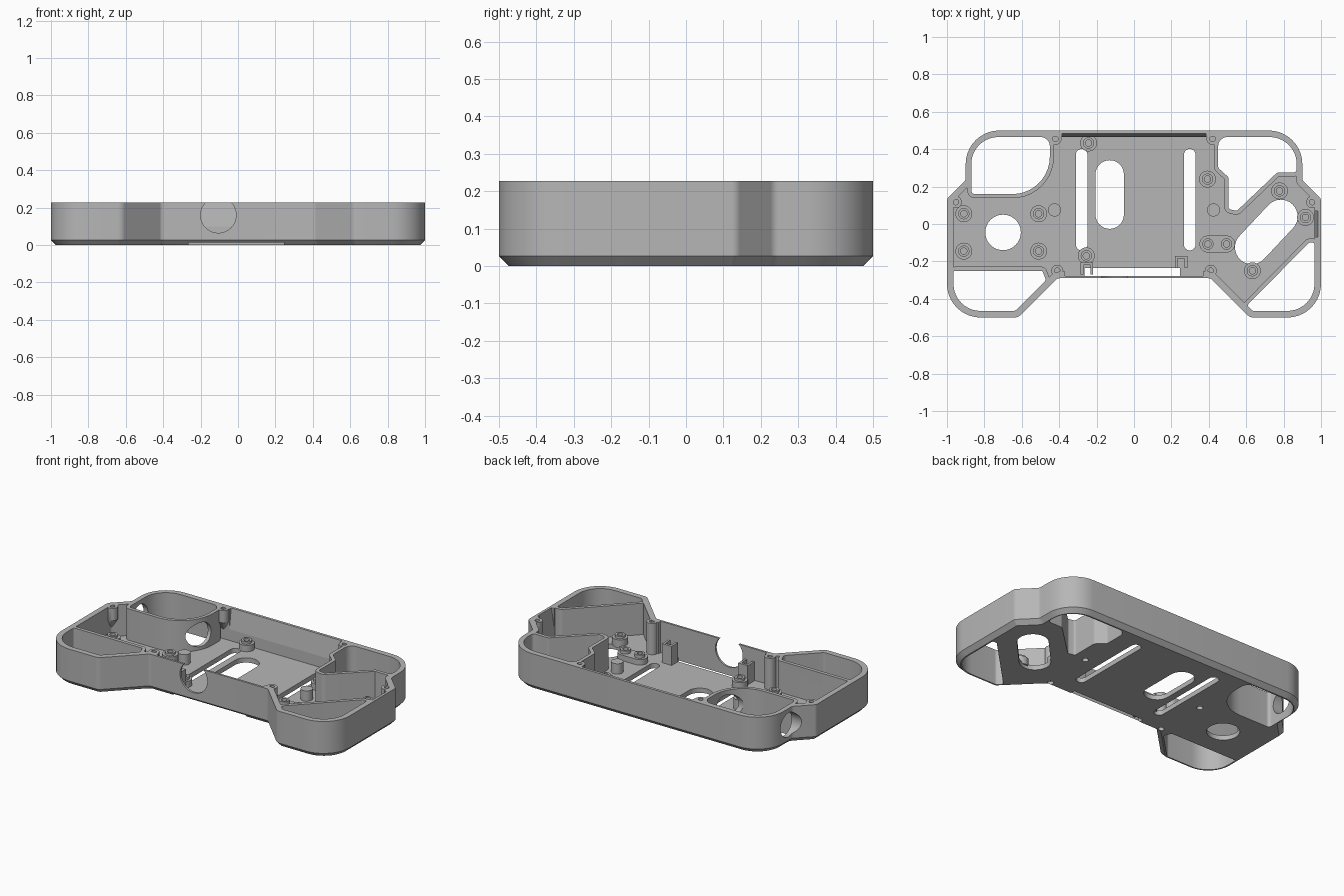
import bpy, bmesh, math
from mathutils import Vector, Matrix

if "Cube" in bpy.data.objects:
    bpy.data.objects.remove(bpy.data.objects["Cube"])

TOP, FLOOR, WALL, RIB = 0.227, 0.03, 0.035, 0.022

grey = bpy.data.materials.new("plain grey")
grey.use_nodes = True
grey.diffuse_color = (0.47, 0.47, 0.47, 1)
grey.node_tree.nodes["Principled BSDF"].inputs["Base Color"].default_value = (0.47, 0.47, 0.47, 1)


def rounded(corners, inset=0.0, steps=10):
    """Counterclockwise (x, y, radius) corners to a filleted, inset outline."""
    out, n = [], len(corners)
    for i, (x, y, r) in enumerate(corners):
        p = Vector((x, y))
        u = (p - Vector(corners[i - 1][:2])).normalized()
        v = (Vector(corners[(i + 1) % n][:2]) - p).normalized()
        n1, n2 = Vector((-u.y, u.x)), Vector((-v.y, v.x))
        mitre = (n1 + n2) / (1 + n1.dot(n2))
        turn = math.atan2(u.x * v.y - u.y * v.x, u.dot(v))
        s = 1 if turn > 0 else -1
        r = max(r - s * inset, 0.003)
        centre = p + mitre * (inset + s * r)
        for k in range(steps + 1):
            out.append(centre + Matrix.Rotation(turn * k / steps, 2) @ (-s * r * n1))
    return out


def capsule(a, b, r, steps=16):
    a, b = Vector(a), Vector(b)
    ang = math.atan2(b.y - a.y, b.x - a.x) - math.pi / 2
    out = []
    for c, start in ((b, ang), (a, ang + math.pi)):
        for k in range(steps + (1 if a != b else 0)):
            t = start + math.pi * k / steps
            out.append(c + r * Vector((math.cos(t), math.sin(t))))
    return out


def loft(name, rings, matrix=Matrix()):
    """Solid through (outline, z) rings with equal point counts."""
    bm = bmesh.new()
    loops = [[bm.verts.new((p[0], p[1], z)) for p in ring] for ring, z in rings]
    for a, b in zip(loops, loops[1:]):
        for i in range(len(a)):
            j = (i + 1) % len(a)
            bm.faces.new((a[i], a[j], b[j], b[i]))
    bm.faces.new(loops[0])
    bm.faces.new(loops[-1])
    bmesh.ops.recalc_face_normals(bm, faces=bm.faces)
    bm.transform(matrix)
    bmesh.ops.recalc_face_normals(bm, faces=bm.faces)
    mesh = bpy.data.meshes.new(name)
    bm.to_mesh(mesh)
    bm.free()
    mesh.materials.append(grey)
    ob = bpy.data.objects.new(name, mesh)
    bpy.context.collection.objects.link(ob)
    return ob


def prism(name, outline, z0, z1):
    return loft(name, [(outline, z0), (outline, z1)])


def box(name, x0, x1, y0, y1, z0, z1):
    return prism(name, [(x0, y0), (x1, y0), (x1, y1), (x0, y1)], z0, z1)


def subtract(ob, cutters):
    for c in cutters:
        c.hide_render = True
        m = ob.modifiers.new("cut", 'BOOLEAN')
        m.operation, m.solver, m.object = 'DIFFERENCE', 'EXACT', c
    bpy.context.view_layer.update()
    deps = bpy.context.evaluated_depsgraph_get()
    mesh = bpy.data.meshes.new_from_object(ob.evaluated_get(deps))
    ob.modifiers.clear()
    ob.data = mesh
    for c in cutters:
        bpy.data.objects.remove(c)


def finish(ob):
    bpy.ops.object.select_all(action='DESELECT')
    ob.select_set(True)
    bpy.context.view_layer.objects.active = ob
    bpy.ops.object.shade_smooth_by_angle(angle=math.radians(30))


# Outlines of the case and of its four open corner pockets
right_side = [(0.41, -0.29, 0.03), (0.62, -0.5, 0.05), (1, -0.5, 0.18),
              (1, 0.135, 0.03), (0.9, 0.235, 0.03), (0.9, 0.5, 0.18)]
outer = right_side + [(-x, y, r) for x, y, r in reversed(right_side)]
pockets = [
    [(-0.87, 0.16, 0.02), (-0.45, 0.16, 0.2), (-0.45, 0.465, 0.05), (-0.87, 0.465, 0.145)],
    [(0.45, 0.465, 0.05), (0.45, 0.30, 0.02), (0.505, 0.25, 0.02), (0.505, 0.08, 0.015),
     (0.55, 0.07, 0.015), (0.765, 0.275, 0.02), (0.87, 0.275, 0.02), (0.87, 0.465, 0.145)],
    [(-0.965, -0.465, 0.145), (-0.635, -0.465, 0.03), (-0.47, -0.30, 0.02),
     (-0.49, -0.25, 0.01), (-0.965, -0.25, 0.01)],
    [(0.635, -0.465, 0.02), (0.965, -0.465, 0.145), (0.965, -0.10, 0.01),
     (0.935, -0.10, 0.01), (0.605, -0.435, 0.01)],
]

# Case body with a chamfered base
case = loft("case_body", [(rounded(outer, 0.026), 0), (rounded(outer), 0.027), (rounded(outer), TOP)])

# Inner tray, leaving ribs around the pockets
tray = prism("tray_cutter", rounded(outer, WALL), FLOOR, 0.4)
subtract(tray, [prism("rib", rounded(p, -RIB), -0.1, 0.5) for p in pockets])
cuts = [tray] + [prism("pocket", rounded(p), -0.1, 0.5) for p in pockets]

# Floor openings
openings = [((-0.28, -0.11), (-0.28, 0.37), 0.031), ((0.298, -0.11), (0.298, 0.37), 0.031),
            ((-0.13, 0.05), (-0.13, 0.265), 0.076), ((-0.70, -0.045), (-0.70, -0.045), 0.095),
            ((0.63, -0.125), (0.785, 0.04), 0.09)]
openings += [((s * x, y), (s * x, y), 0.018) for s in (-1, 1) for x, y in ((0.425, 0.075), (0.41, -0.25))]
cuts += [prism("opening", capsule(a, b, r), -0.1, 0.1) for a, b, r in openings]
cuts.append(box("front_slot", -0.265, 0.245, -0.277, -0.235, -0.1, 0.1))
cuts.append(box("front_recess", -0.37, 0.37, -0.277, -0.24, FLOOR, 0.4))

# Sloped lips on the back and side walls: wedge profile swept along the wall
wedge = [(0, 0.1), (0.018, TOP), (0.018, 0.3), (-0.03, 0.3), (-0.03, 0.1)]
sweep = Matrix(((0, 0, 1, 0), (1, 0, 0, 0), (0, 1, 0, 0), (0, 0, 0, 1)))
for x, y, turn, half in ((0, 0.465, 0, 0.385), (-0.965, -0.09, 90, 0.145), (0.965, 0, -90, 0.07)):
    place = Matrix.Translation((x, y, 0)) @ Matrix.Rotation(math.radians(turn), 4, 'Z') @ sweep
    cuts.append(loft("lip", [(wedge, -half), (wedge, half)], place))

# Round ports through the front wall and the side pocket
port = capsule((0, 0), (0, 0), 0.095, 24)
cuts.append(loft("front_port", [(port, 0), (port, 0.15)],
                 Matrix.Translation((-0.105, -0.2, 0.16)) @ Matrix.Rotation(math.pi / 2, 4, 'X')))
port = capsule((0, 0), (0, 0), 0.075, 24)
cuts.append(loft("side_port", [(port, 0), (port, 0.75)],
                 Matrix.Translation((-1.1, 0.27, 0.125)) @ Matrix.Rotation(math.pi / 2, 4, 'Y')))
subtract(case, cuts)
finish(case)


def turned(name, x, y, profile):
    """Stack of circular rings; each entry is radius, height and optional shift."""
    rings = []
    for r, z, *shift in profile:
        dx, dy = shift or (0, 0)
        rings.append((capsule((x + dx, y + dy), (x + dx, y + dy), r, 14), z))
    finish(loft(name, rings))


# Stepped screw bosses on the floor
boss = [(0.045, 0.02), (0.045, 0.07), (0.03, 0.07), (0.03, 0.085), (0.017, 0.085), (0.017, 0.045)]
spots = [(x, y) for x in (-0.91, -0.51) for y in (0.055, -0.145)]
spots += [(-0.243, 0.433), (-0.255, -0.17), (0.393, 0.24), (0.633, -0.25), (0.778, 0.177), (0.917, 0.035)]
for i, (x, y) in enumerate(spots):
    turned(f"screw_boss_{i + 1}", x, y, boss)

# Twin boss on a shared pad
finish(prism("twin_boss_pad", capsule((0.395, -0.107), (0.495, -0.107), 0.045), 0.02, 0.065))
for i, x in enumerate((0.395, 0.495)):
    turned(f"twin_boss_{i + 1}", x, -0.107, [(0.03, 0.06), (0.03, 0.085), (0.017, 0.085), (0.017, 0.066)])

# Lid posts and plain floor pins, on both sides
bore = [(0.032, TOP), (0.015, TOP), (0.015, 0.17)]
for side, s in (("left", 1), ("right", -1)):
    turned(f"back_post_{side}", s * 0.42, 0.455, [(0.008, 0.08, s * 0.012, 0.025), (0.032, 0.15)] + bore)
    turned(f"side_post_{side}", s * 0.953, 0.117, [(0.008, 0.08, s * 0.025, 0.012), (0.032, 0.15)] + bore)
    turned(f"front_post_{side}", s * 0.41, -0.25, [(0.032, 0.02)] + bore)
    turned(f"floor_pin_{side}", s * 0.425, 0.075, [(0.035, 0.02), (0.035, 0.095)])

# U-shaped retaining clips behind the front wall
for side, x, y in (("left", 0.252, -0.17), ("right", -0.252, -0.205)):
    box(f"clip_back_{side}", x - 0.033, x + 0.033, y - 0.015, y, 0.02, 0.15)
    for arm, s in (("outer", 1), ("inner", -1)):
        cx = x + s * 0.026
        box(f"clip_{arm}_arm_{side}", cx - 0.007, cx + 0.007, y - 0.065, y - 0.01, 0.02, 0.15)
